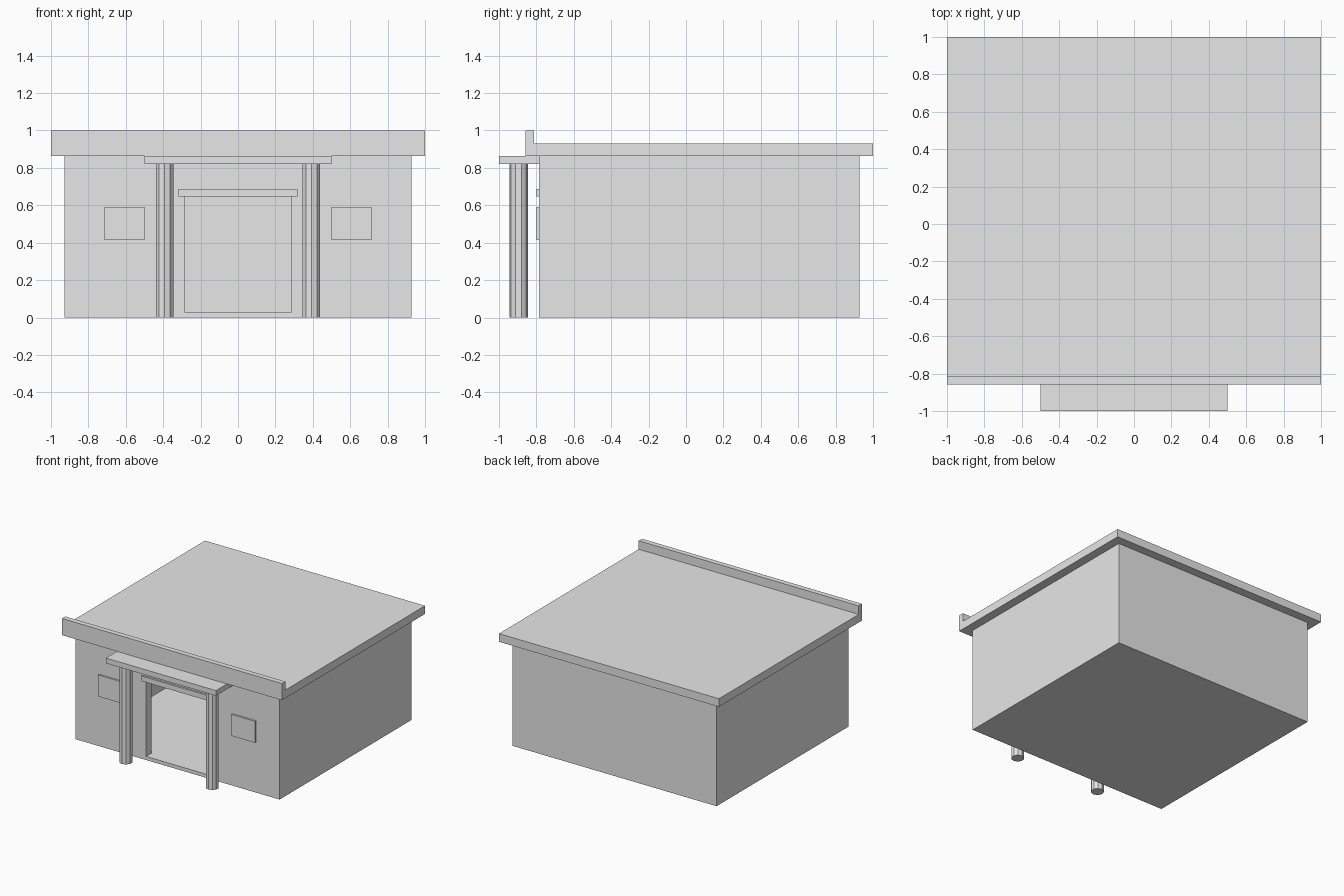
import bpy
import bmesh

default = bpy.data.objects.get("Cube")
if default:
    bpy.data.objects.remove(default, do_unlink=True)

GREY = (0.8, 0.8, 0.8, 1.0)
mat = bpy.data.materials.new("plain grey")
mat.use_nodes = True
mat.diffuse_color = GREY
mat.node_tree.nodes["Principled BSDF"].inputs["Base Color"].default_value = GREY


def add_object(name, bm):
    bmesh.ops.recalc_face_normals(bm, faces=bm.faces)
    mesh = bpy.data.meshes.new(name)
    bm.to_mesh(mesh)
    bm.free()
    mesh.materials.append(mat)
    obj = bpy.data.objects.new(name, mesh)
    bpy.context.collection.objects.link(obj)
    return obj


def box(name, x, y, z):
    """Box spanning the (min, max) pairs on each axis."""
    bm = bmesh.new()
    bmesh.ops.create_cube(bm, size=1)
    for v in bm.verts:
        v.co = [span[0] if c < 0 else span[1] for c, span in zip(v.co, (x, y, z))]
    return add_object(name, bm)


def cut(target, cutter):
    cutter.hide_render = True
    mod = target.modifiers.new("cut", 'BOOLEAN')
    mod.operation = 'DIFFERENCE'
    mod.solver = 'EXACT'
    mod.object = cutter
    bpy.context.view_layer.objects.active = target
    bpy.ops.object.modifier_apply(modifier=mod.name)
    bpy.data.objects.remove(cutter, do_unlink=True)


HALF, FRONT, BACK = 0.928, -0.785, 0.928
WALL, FLOOR, EAVES = 0.072, 0.03, 0.863

# Hollow building with a floor slab and an open doorway
walls = box("walls", (-HALF, HALF), (FRONT, BACK), (0, EAVES))
cut(walls, box("room_cutter", (WALL - HALF, HALF - WALL),
               (FRONT + WALL, BACK - WALL), (FLOOR, 1)))
cut(walls, box("doorway_cutter", (-0.286, 0.286), (-0.9, -0.6), (FLOOR, 0.646)))

# Roof slab and front parapet, one profile extruded along x
bm = bmesh.new()
profile = [(-0.857, EAVES), (1, EAVES), (1, 0.93), (-0.814, 0.93), (-0.814, 1), (-0.857, 1)]
face = bm.faces.new([bm.verts.new((-1, y, z)) for y, z in profile])
ext = bmesh.ops.extrude_face_region(bm, geom=[face])
bmesh.ops.translate(bm, vec=(2, 0, 0),
                    verts=[g for g in ext["geom"] if isinstance(g, bmesh.types.BMVert)])
add_object("roof", bm)

# Porch canopy and door lintel
box("canopy", (-0.5, 0.5), (-1, FRONT), (0.82, EAVES))
box("lintel", (-0.319, 0.319), (-0.8, FRONT), (0.646, 0.688))

# Paired columns and window panels
for side, s in (("right", -1), ("left", 1)):
    bpy.ops.mesh.primitive_cylinder_add(vertices=10, radius=0.05, depth=0.82,
                                        location=(s * 0.392, -0.895, 0.41))
    column = bpy.context.object
    column.name = side + "_column"
    column.data.materials.append(mat)
    box(side + "_window", sorted((s * 0.5, s * 0.714)), (-0.8, FRONT), (0.415, 0.591))
